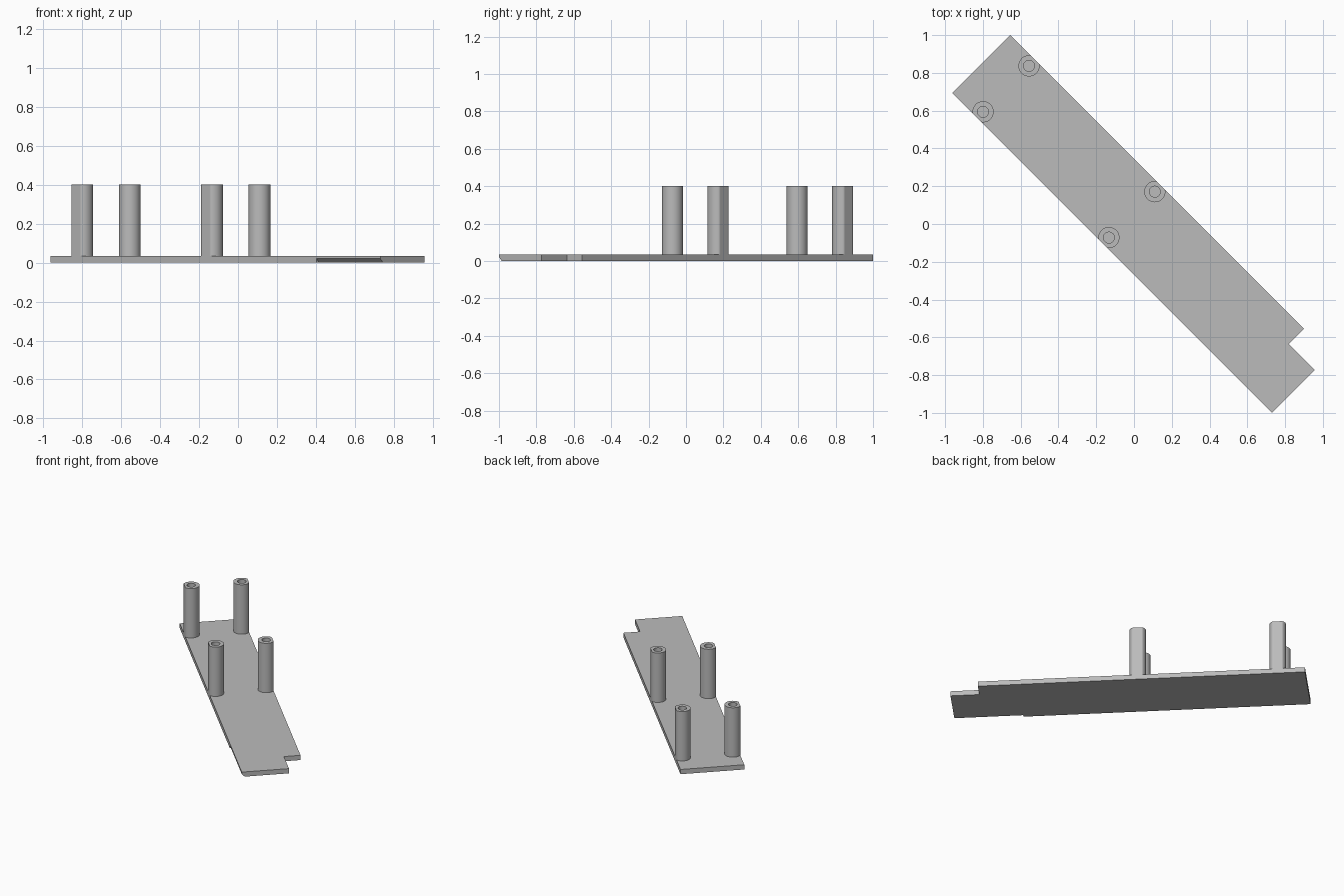
import bpy
import bmesh
from math import sin, cos, tau, radians
from mathutils import Matrix

if "Cube" in bpy.data.objects:
    bpy.data.objects.remove(bpy.data.objects["Cube"], do_unlink=True)

TURN = Matrix.Rotation(radians(-45), 4, "Z")   # the strip runs diagonally
EDGE_LOW, EDGE_HIGH = -0.19, 0.244             # long sides of the strip
THICK, TOP = 0.035, 0.40
SEGMENTS = 64

grey = bpy.data.materials.new("plain grey")
grey.use_nodes = True
grey.diffuse_color = (0.5, 0.5, 0.5, 1)
grey.node_tree.nodes["Principled BSDF"].inputs["Base Color"].default_value = (0.5, 0.5, 0.5, 1)


def finish(bm, name):
    bmesh.ops.recalc_face_normals(bm, faces=bm.faces)
    bm.transform(TURN)
    mesh = bpy.data.meshes.new(name)
    bm.to_mesh(mesh)
    bm.free()
    mesh.materials.append(grey)
    obj = bpy.data.objects.new(name, mesh)
    bpy.context.collection.objects.link(obj)
    return obj


def prism(name, points, offset):
    bm = bmesh.new()
    face = bm.faces.new([bm.verts.new(p) for p in points])
    ext = bmesh.ops.extrude_face_region(bm, geom=[face], use_keep_orig=True)
    moved = [g for g in ext["geom"] if isinstance(g, bmesh.types.BMVert)]
    bmesh.ops.translate(bm, verts=moved, vec=offset)
    return finish(bm, name)


def activate(obj):
    bpy.ops.object.select_all(action="DESELECT")
    obj.select_set(True)
    bpy.context.view_layer.objects.active = obj


# Base strip with one notched corner
outline = [(-1.171, EDGE_LOW), (1.223, EDGE_LOW), (1.223, 0.131),
           (1.029, 0.131), (1.029, EDGE_HIGH), (-1.171, EDGE_HIGH)]
base = prism("base_strip", [(u, v, 0) for u, v in outline], (0, 0, THICK))

# Short chamfer under the long edge near the notched end
wedge = [(-0.21, 0.04), (-0.21, -0.02), (-0.15, -0.02)]
cutter = prism("chamfer_cutter", [(0.76, v, z) for v, z in wedge], (0.6, 0, 0))
cutter.hide_render = True
cut = base.modifiers.new("chamfer", "BOOLEAN")
cut.operation = "DIFFERENCE"
cut.solver = "EXACT"
cut.object = cutter
activate(base)
bpy.ops.object.modifier_apply(modifier=cut.name)
bpy.data.objects.remove(cutter, do_unlink=True)


# Hollow posts, trimmed flush with the long edges of the strip
def post(name, u, v, radius=0.056, bore=0.029):
    bm = bmesh.new()

    def ring(r, z):
        verts = []
        for i in range(SEGMENTS):
            a = tau * i / SEGMENTS
            side = min(max(v + r * sin(a), EDGE_LOW), EDGE_HIGH)
            verts.append(bm.verts.new((u + r * cos(a), side, z)))
        return verts

    rings = [ring(radius, THICK), ring(radius, TOP), ring(bore, TOP), ring(bore, THICK)]
    for a, b in zip(rings, rings[1:] + rings[:1]):
        for i in range(SEGMENTS):
            j = (i + 1) % SEGMENTS
            bm.faces.new((a[i], a[j], b[j], b[i]))
    obj = finish(bm, name)
    activate(obj)
    bpy.ops.object.shade_smooth_by_angle(angle=radians(25))


for end, u in (("back", -0.985), ("middle", -0.043)):
    for side, v in (("right", -0.145), ("left", 0.199)):
        post(f"{end}_{side}_post", u, v)
